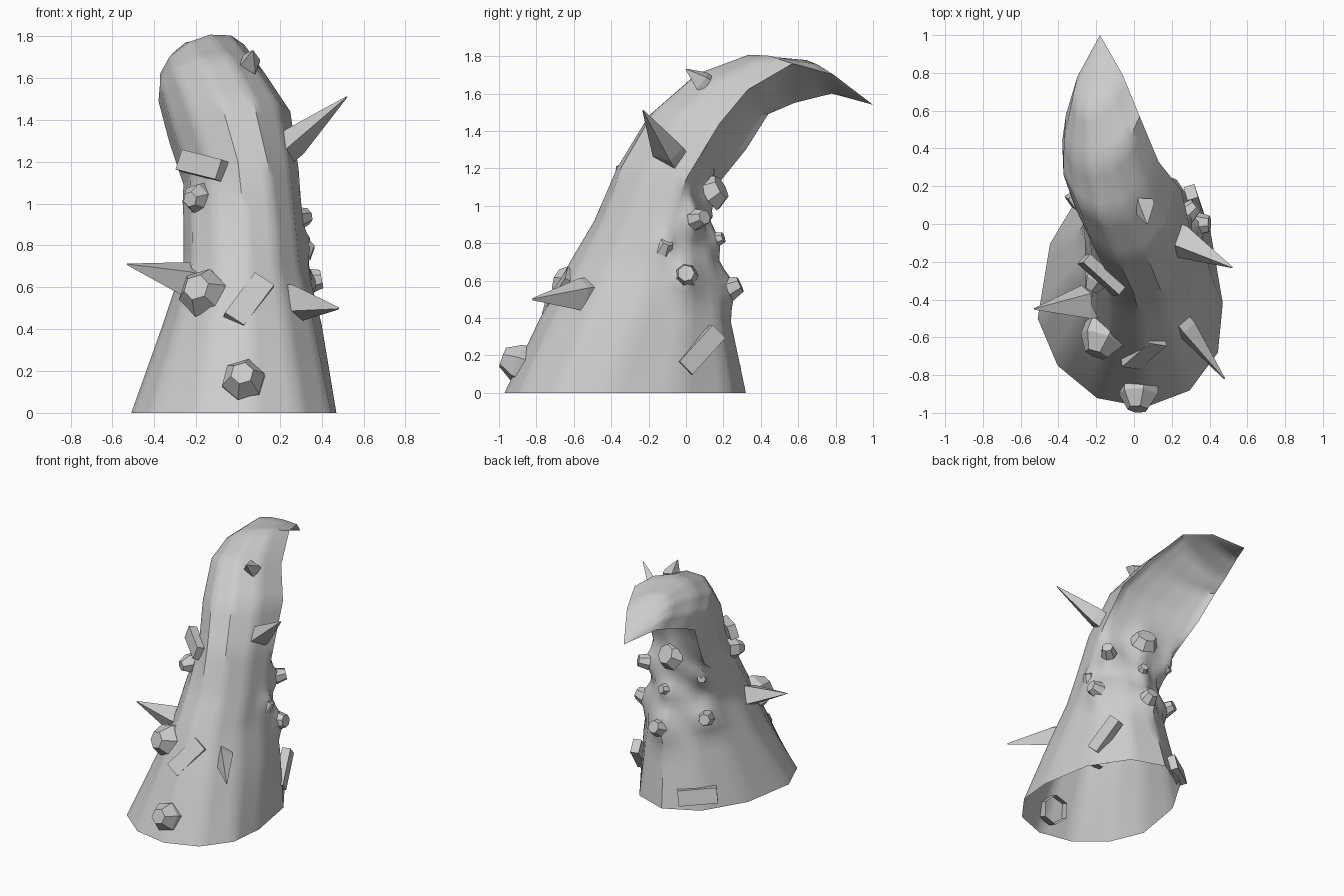
import bpy, bmesh, math
from mathutils import Vector, Matrix

if "Cube" in bpy.data.objects:
    bpy.data.objects.remove(bpy.data.objects["Cube"])

stone = bpy.data.materials.new("stone_grey")
stone.use_nodes = True
GREY = (0.6, 0.6, 0.6, 1)
stone.diffuse_color = GREY
stone.node_tree.nodes["Principled BSDF"].inputs["Base Color"].default_value = GREY


def finish(bm, name, angle=None):
    bmesh.ops.recalc_face_normals(bm, faces=bm.faces)
    mesh = bpy.data.meshes.new(name)
    bm.to_mesh(mesh)
    bm.free()
    mesh.materials.append(stone)
    ob = bpy.data.objects.new(name, mesh)
    bpy.context.collection.objects.link(ob)
    if angle:
        bpy.ops.object.select_all(action='DESELECT')
        ob.select_set(True)
        bpy.context.view_layer.objects.active = ob
        bpy.ops.object.shade_smooth_by_angle(angle=math.radians(angle))


def bridge(bm, a, b):
    n = len(a)
    for i in range(n):
        bm.faces.new((a[i], a[(i + 1) % n], b[(i + 1) % n], b[i]))


def stub(name, base, end, profile, sides, squash=1, twist=0, angle=None):
    """Loft rings of (fraction along axis, radius) between two points."""
    base, end = Vector(base), Vector(end)
    axis = end - base
    rot = axis.to_track_quat('Z', 'Y')
    bm = bmesh.new()
    last = None
    for f, r in profile:
        ring = []
        for i in range(sides):
            t = math.tau * i / sides + twist
            ring.append(bm.verts.new(base + axis * f + rot @ Vector((r * math.cos(t), r * squash * math.sin(t), 0))))
        if last:
            bridge(bm, last, ring)
        last = ring
    bm.faces.new(last)
    finish(bm, name, angle)


# Curved horn body: outer crest, left rim, right rim, inner middle (y, z)
stations = [
    ((.06, -.97, 0), (-.51, -.5, 0), (.47, -.42, 0), (.32, 0)),
    ((.05, -.78, .4), (-.36, -.3, .42), (.4, -.25, .42), (.24, .38)),
    ((.04, -.62, .7), (-.26, -.22, .72), (.33, -.18, .7), (.19, .66)),
    ((.03, -.49, .92), (-.26, -.1, .92), (.31, -.12, .89), (.13, .85)),
    ((0, -.37, 1.2), (-.26, .15, 1.09), (.29, .01, 1.16), (.09, 1.08)),
    ((-.08, -.2, 1.48), (-.33, .32, 1.3), (.25, .18, 1.44), (.19, 1.37)),
    ((-.18, .04, 1.69), (-.38, .44, 1.49), (.13, .33, 1.62), (.33, 1.54)),
    ((-.24, .3, 1.77), (-.36, .58, 1.55), (.03, .57, 1.76), (.5, 1.65)),
    ((-.25, .62, 1.77), (-.3, .78, 1.6), (-.06, .79, 1.7), (.73, 1.66)),
]
body = bmesh.new()
last = None
for crest, left, right, inner in stations:
    left, right = Vector(left), Vector(right)
    mid, half = (left + right) / 2, (right - left) / 2
    out = Vector(crest) - mid
    back = Vector((mid.x, *inner)) - mid
    ring = []
    for i in range(12):
        t = math.tau * i / 12
        s = math.sin(t)
        ring.append(body.verts.new(mid + half * math.cos(t) + (out if s >= 0 else back) * abs(s)))
    if last:
        bridge(body, last, ring)
    last = ring
tip = body.verts.new((-.18, 1.0, 1.54))
for i in range(12):
    body.faces.new((last[i], last[(i + 1) % 12], tip))
bmesh.ops.subdivide_edges(body, edges=body.edges[:], cuts=3, use_grid_fill=True)

# Warts: swell the body around each root and add a small blunt nub
for n, (root, end, reach, r_end) in enumerate([
    ((.29, 0, .62), (.4, .0, .64), .17, .045),
    ((.25, .03, .92), (.33, .1, .94), .14, .04),
    ((.06, .2, .54), (.07, .29, .58), .16, .045),
    ((-.2, .03, .63), (-.25, .14, .66), .16, .04),
    ((.05, .13, .81), (.07, .2, .83), .13, .03),
    ((-.18, .04, .94), (-.22, .13, .96), .13, .03),
    ((.01, .1, 1.05), (.04, .19, 1.1), .17, .07),
    ((.29, -.13, .74), (.34, -.1, .81), .1, .035),
]):
    root, end = Vector(root), Vector(end)
    axis = end - root
    way = axis.normalized()
    for v in body.verts:
        off = v.co - root
        along = off.dot(way)
        dist = (off - way * along).length
        if abs(along) < .15 and dist < reach:
            v.co += axis * .8 * (1 - dist / reach) ** 1.4
    stub(f"wart_nub_{n + 1}", root + axis * .3, end, [(0, r_end * 1.5), (1, r_end)], 7, 1, 0, 45)
finish(body, "horn_body", 40)

# Long thorns
for n, (base, end, r, squash) in enumerate([
    ((.19, -.06, 1.23), (.52, -.23, 1.51), .09, .8),
    ((.05, .11, 1.65), (.07, .0, 1.73), .06, 1),
    ((-.17, -.4, .62), (-.53, -.45, .71), .1, .9),
    ((.22, -.48, .53), (.48, -.82, .5), .06, 1.6),
]):
    stub(f"thorn_{n + 1}", base, end, [(0, r), (.22, r), (1, .004)], 4, squash, .4)

# Faceted crystal lumps
for n, (base, end, r) in enumerate([
    ((-.14, -.53, .55), (-.2, -.69, .6), .12),
    ((.03, -.82, .13), (.02, -.98, .19), .105),
    ((-.17, -.24, 1.03), (-.23, -.35, 1.02), .07),
]):
    stub(f"crystal_{n + 1}", base, end, [(0, r), (.52, r), (1, r * .53)], 6, 1, .3)

# Flat slabs: centre, long direction, outward direction, size
for n, (centre, along, outward, size) in enumerate([
    ((-.17, -.27, 1.18), (.2, -.18, -.05), (-.6, -.75, .25), (.26, .1, .06)),
    ((.05, -.67, .53), (.15, .13, .2), (.15, -.85, .45), (.27, .11, .07)),
    ((.33, .08, .23), (-.06, .18, .2), (.85, .45, .2), (.27, .1, .06)),
    ((-.23, .19, .1), (.75, .55, -.08), (-.55, .77, .2), (.27, .11, .07)),
]):
    x = Vector(along).normalized()
    y = Vector(outward).cross(x).normalized()
    z = x.cross(y)
    frame = Matrix((x, y, z)).transposed().to_4x4()
    bm = bmesh.new()
    bmesh.ops.create_cube(bm, size=1, matrix=Matrix.Translation(centre) @ frame @ Matrix.Diagonal((*size, 1)))
    finish(bm, f"slab_{n + 1}")
